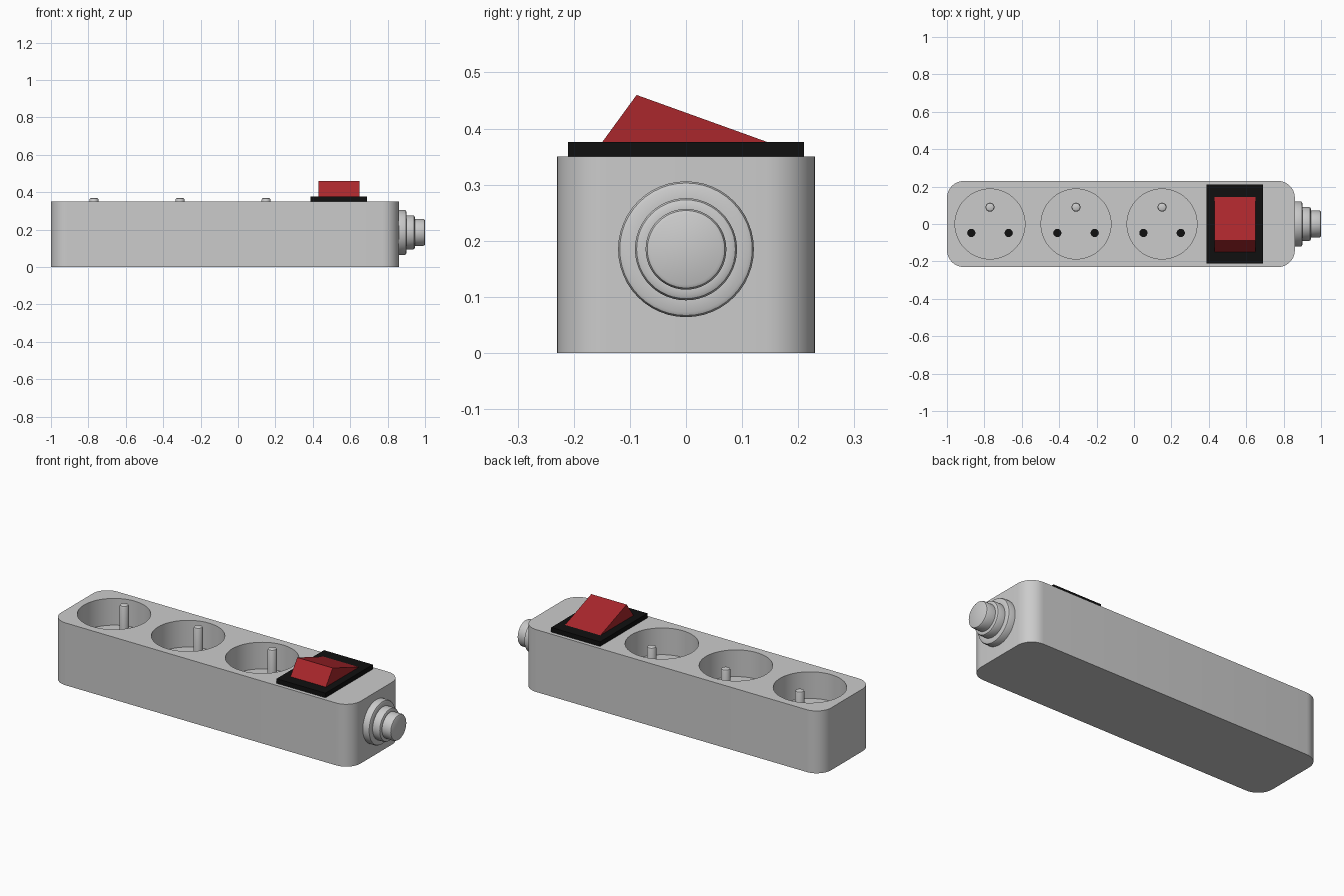
import bpy, bmesh
from math import pi, cos, sin, radians
from mathutils import Matrix, Vector

if "Cube" in bpy.data.objects:
    bpy.data.objects.remove(bpy.data.objects["Cube"])

TOP, FLOOR = 0.35, 0.2
SOCKETS = (-0.77, -0.31, 0.15)


def material(name, colour):
    m = bpy.data.materials.new(name)
    m.diffuse_color = colour
    m.use_nodes = True
    m.node_tree.nodes["Principled BSDF"].inputs["Base Color"].default_value = m.diffuse_color
    return m


black = material("black", (0.005, 0.005, 0.005, 1))
red = material("red", (0.40, 0.02, 0.025, 1))


def add_object(name, bm, mat=None, smooth=True):
    bmesh.ops.recalc_face_normals(bm, faces=bm.faces)
    mesh = bpy.data.meshes.new(name)
    bm.to_mesh(mesh)
    bm.free()
    ob = bpy.data.objects.new(name, mesh)
    bpy.context.collection.objects.link(ob)
    if mat:
        mesh.materials.append(mat)
    if smooth:
        bpy.ops.object.select_all(action='DESELECT')
        ob.select_set(True)
        bpy.context.view_layer.objects.active = ob
        bpy.ops.object.shade_smooth_by_angle(angle=radians(35))
    return ob


def prism(points, offset):
    """Extrude a closed outline of 3D points along an offset."""
    bm = bmesh.new()
    face = bm.faces.new([bm.verts.new(p) for p in points])
    geom = bmesh.ops.extrude_face_region(bm, geom=[face])["geom"]
    bmesh.ops.translate(bm, vec=Vector(offset),
                        verts=[g for g in geom if isinstance(g, bmesh.types.BMVert)])
    return bm


def lathe(profile, place, sides=48):
    """Revolve (radius, height) pairs about z, cap both ends, then place."""
    bm = bmesh.new()
    rings = [[bm.verts.new((r * cos(2 * pi * i / sides), r * sin(2 * pi * i / sides), h))
              for i in range(sides)] for r, h in profile]
    for a, b in zip(rings, rings[1:]):
        for i in range(sides):
            j = (i + 1) % sides
            bm.faces.new((a[i], a[j], b[j], b[i]))
    bm.faces.new(rings[0])
    bm.faces.new(rings[-1])
    bm.transform(place)
    return bm


# Body with rounded vertical corners
x0, x1, hy, rad, seg = -1.0, 0.86, 0.23, 0.09, 10
corners = [(x1 - rad, hy - rad), (x0 + rad, hy - rad),
           (x0 + rad, rad - hy), (x1 - rad, rad - hy)]
outline = []
for q, (cx, cy) in enumerate(corners):
    for i in range(seg + 1):
        a = (q + i / seg) * pi / 2
        outline.append((cx + rad * cos(a), cy + rad * sin(a), 0))
body = add_object("body", prism(outline, (0, 0, TOP)), smooth=False)

# Round socket wells
for n, x in enumerate(SOCKETS, 1):
    cutter = add_object(f"socket_cutter_{n}", lathe(
        [(0.187, FLOOR), (0.187, TOP + 0.1)], Matrix.Translation((x, 0, 0)), 64), smooth=False)
    cutter.hide_render = True
    cutter.hide_viewport = False
    cut = body.modifiers.new(f"socket_{n}", 'BOOLEAN')
    cut.operation, cut.solver, cut.object = 'DIFFERENCE', 'EXACT', cutter
bpy.context.view_layer.objects.active = body
for mod in list(body.modifiers):
    cutter = mod.object
    bpy.ops.object.modifier_apply(modifier=mod.name)
    bpy.data.objects.remove(cutter)
bpy.ops.object.select_all(action='DESELECT')
body.select_set(True)
bpy.ops.object.shade_smooth_by_angle(angle=radians(35))

# Earth pins and contact holes
for n, x in enumerate(SOCKETS, 1):
    add_object(f"earth_pin_{n}", lathe(
        [(0.024, FLOOR), (0.024, 0.36), (0.021, 0.367), (0.015, 0.37)],
        Matrix.Translation((x, 0.09, 0)), 24))
    for side, dx in (("left", -0.1), ("right", 0.1)):
        add_object(f"contact_hole_{n}_{side}", lathe(
            [(0.022, FLOOR - 0.01), (0.022, FLOOR + 0.002)],
            Matrix.Translation((x + dx, -0.048, 0)), 24), black)

# Switch frame and rocker
add_object("switch_frame", prism(
    [(0.387, -0.21, TOP), (0.69, -0.21, TOP), (0.69, 0.21, TOP), (0.387, 0.21, TOP)],
    (0, 0, 0.026)), black, False)
add_object("switch_rocker", prism(
    [(0.43, -0.15, 0.375), (0.43, -0.088, 0.46), (0.43, 0.148, 0.375)],
    (0.22, 0, 0)), red, False)

# Stepped cable outlet
outlet = [(0.121, 0.85)]
for r, end in ((0.121, 0.90), (0.091, 0.945), (0.072, 1.0)):
    if r != 0.121:
        outlet.append((r, outlet[-1][1]))
    outlet += [(r, end - 0.009), (r - 0.003, end - 0.003), (r - 0.009, end)]
add_object("cable_outlet", lathe(
    outlet, Matrix.Translation((0, 0, 0.185)) @ Matrix.Rotation(pi / 2, 4, 'Y')))
